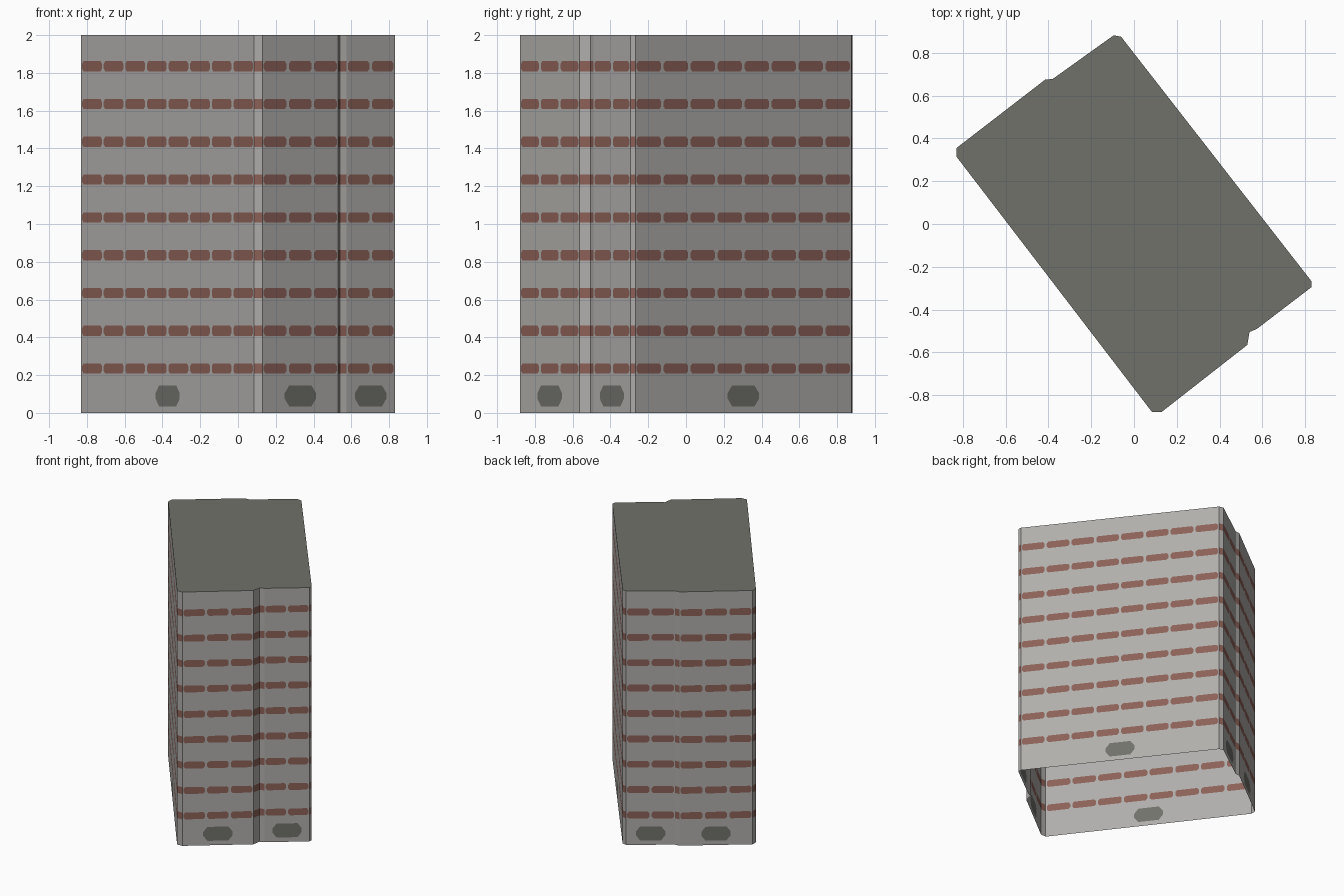
import bpy, bmesh
from mathutils import Vector

if "Cube" in bpy.data.objects:
    bpy.data.objects.remove(bpy.data.objects["Cube"])

HEIGHT = 2.0
FLOOR = 0.2
CELL_START = 0.16          # bottom of the first storey cell

# Tower footprint, counter-clockwise: chamfered corners, a step in each short side
PLAN = [(0.085, -0.88), (0.13, -0.878), (0.53, -0.565), (0.54, -0.505),
        (0.575, -0.49), (0.83, -0.295), (0.83, -0.268), (-0.06, 0.875),
        (-0.095, 0.882), (-0.38, 0.678), (-0.415, 0.675), (-0.83, 0.355),
        (-0.83, 0.315)]
# Number of window dashes on each main wall (by first footprint point)
DASHES = {1: 3, 4: 2, 6: 8, 8: 2, 10: 3, 12: 8}


def material(name, rgb):
    m = bpy.data.materials.new(name)
    m.diffuse_color = (*rgb, 1.0)
    m.use_nodes = True
    m.node_tree.nodes["Principled BSDF"].inputs["Base Color"].default_value = m.diffuse_color
    return m


wall_grey = material("wall_grey", (0.434, 0.423, 0.407))
brick_red = material("brick_red", (0.262, 0.117, 0.095))
dark_grey = material("dark_grey", (0.162, 0.165, 0.144))


def finish(bm, name, mats):
    bmesh.ops.remove_doubles(bm, verts=bm.verts, dist=1e-5)
    mesh = bpy.data.meshes.new(name)
    bm.to_mesh(mesh)
    bm.free()
    for m in mats:
        mesh.materials.append(m)
    obj = bpy.data.objects.new(name, mesh)
    bpy.context.collection.objects.link(obj)
    return obj


def wall_face(bm, start, along, pts, mat, inward):
    """Add a polygon given in wall coordinates (distance along, height)."""
    if inward:
        pts = pts[::-1]
    vs = [bm.verts.new((*(start + along * u), z)) for u, z in pts]
    bm.faces.new(vs).material_index = mat


def inset_cell(bm, wall, u0, u1, z0, z1, box, cut, mat):
    """Rectangular cell with a cut-cornered coloured panel set into it."""
    a, b, c, d = box                      # left, right, bottom, top of panel
    cu, cz = cut
    mid = (c + d) / 2
    lower = [(b, mid), (b, c + cz), (b - cu, c), (a + cu, c), (a, c + cz), (a, mid)]
    upper = [(a, mid), (a, d - cz), (a + cu, d), (b - cu, d), (b, d - cz), (b, mid)]
    wall_face(bm, *wall[:2], lower[::-1] + upper[::-1][1:-1], mat, not wall[2])
    wall_face(bm, *wall[:2], [(u0, z0), (u1, z0), (u1, mid)] + lower + [(u0, mid)], 0, wall[2])
    wall_face(bm, *wall[:2], [(u1, mid), (u1, z1), (u0, z1), (u0, mid)] + upper, 0, wall[2])


# Outer walls: one open-bottomed sheet with windows and doors cut into it
bm = bmesh.new()
for i, p in enumerate(PLAN):
    start, end = Vector(p), Vector(PLAN[(i + 1) % len(PLAN)])
    length = (end - start).length
    along = (end - start).normalized()

    if i in DASHES:
        # Main walls face into the hollow shell
        wall = (start, along, True)
        mid = length / 2
        inset_cell(bm, wall, 0, length, 0, CELL_START,
                   (mid - 0.105, mid + 0.105, 0.035, 0.145), (0.03, 0.04), 2)
        step = length / DASHES[i]
        for k in range(9):
            z0 = CELL_START + FLOOR * k
            z1 = HEIGHT if k == 8 else z0 + FLOOR
            for j in range(DASHES[i]):
                u0, u1 = j * step, (j + 1) * step
                inset_cell(bm, wall, u0, u1, z0, z1,
                           (u0 + 0.008, u1 - 0.008, z0 + 0.048, z0 + 0.102),
                           (0.012, 0.014), 1)
    else:
        # Chamfers and steps: plain bands
        levels = [0.0]
        for k in range(9):
            z0 = CELL_START + FLOOR * k
            levels += [z0 + 0.048, z0 + 0.102]
        levels.append(HEIGHT)
        for k, (z0, z1) in enumerate(zip(levels, levels[1:])):
            wall_face(bm, start, along,
                      [(0, z0), (length, z0), (length, z1), (0, z1)], k % 2, False)
finish(bm, "tower_walls", [wall_grey, brick_red, dark_grey])

# Flat roof
bm = bmesh.new()
bm.faces.new([bm.verts.new((x, y, HEIGHT)) for x, y in PLAN])
finish(bm, "flat_roof", [dark_grey])
